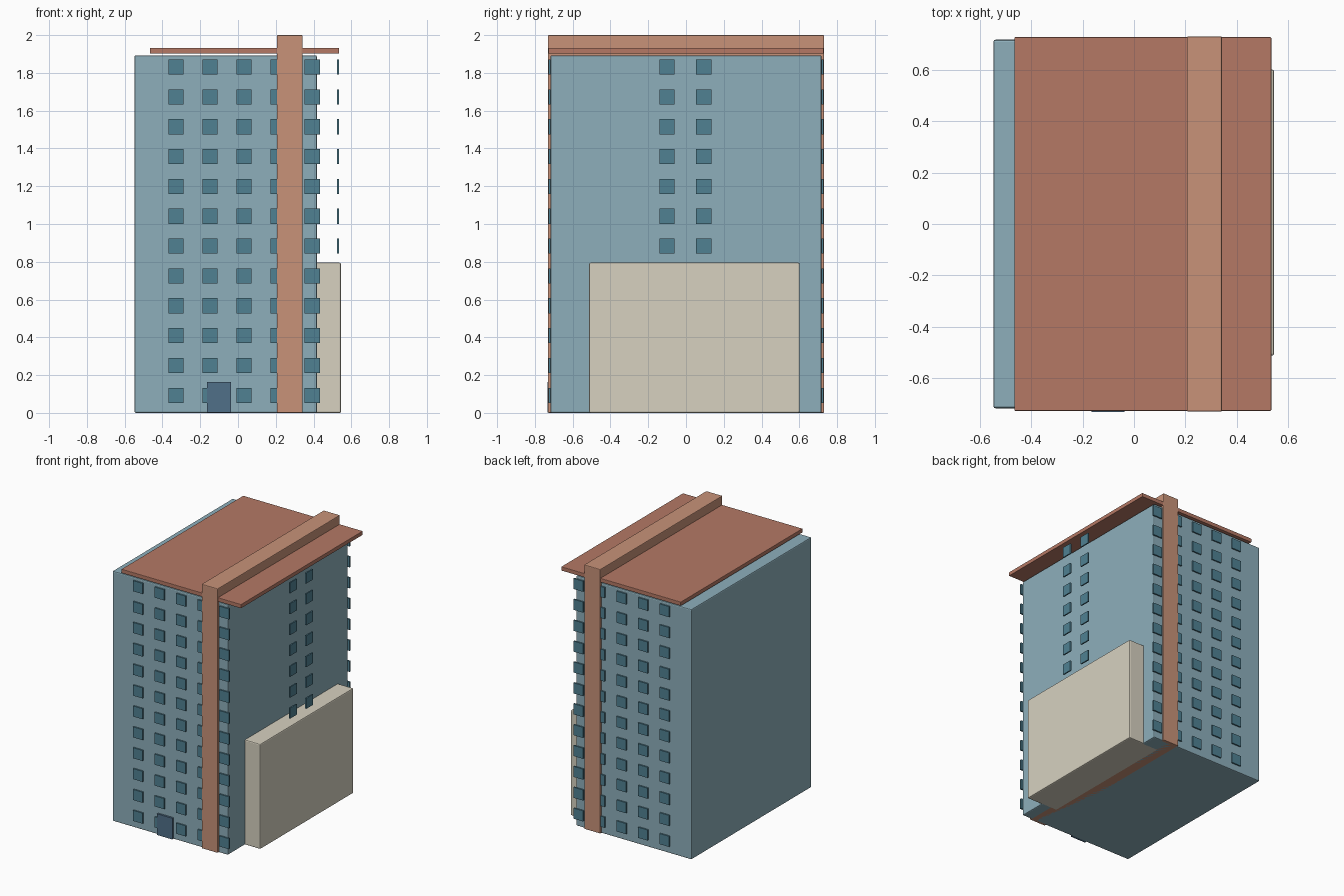
import bpy, bmesh
from mathutils import Matrix, Vector

if "Cube" in bpy.data.objects:
    bpy.data.objects.remove(bpy.data.objects["Cube"])


def material(name, rgb):
    m = bpy.data.materials.new(name)
    m.diffuse_color = (*rgb, 1)
    m.use_nodes = True
    m.node_tree.nodes["Principled BSDF"].inputs["Base Color"].default_value = m.diffuse_color
    return m


BLUE = material("pale_blue", (0.27, 0.43, 0.50))
GLASS = material("glass_blue", (0.08, 0.22, 0.29))
DOOR = material("door_blue", (0.08, 0.16, 0.25))
BRICK = material("brick_red", (0.46, 0.19, 0.13))
TAN = material("terracotta", (0.58, 0.29, 0.19))
CREAM = material("cream", (0.68, 0.64, 0.53))


def boxes(name, spans, mat, bevel=0.0):
    """One object made of boxes given as (x0, x1, y0, y1, z0, z1)."""
    bm = bmesh.new()
    for x0, x1, y0, y1, z0, z1 in spans:
        centre = Vector((x0 + x1, y0 + y1, z0 + z1)) / 2
        size = Matrix.Diagonal((x1 - x0, y1 - y0, z1 - z0, 1))
        bmesh.ops.create_cube(bm, size=1, matrix=Matrix.Translation(centre) @ size)
    me = bpy.data.meshes.new(name)
    bm.to_mesh(me)
    bm.free()
    me.materials.append(mat)
    ob = bpy.data.objects.new(name, me)
    bpy.context.collection.objects.link(ob)
    if bevel:
        mod = ob.modifiers.new("bevel", 'BEVEL')
        mod.width = bevel
        mod.segments = 2
    return ob


# Main volumes
boxes("tower_body", [(-0.548, 0.418, -0.718, 0.718, 0, 1.893)], BLUE, 0.008)
boxes("side_annex", [(0.28, 0.546, -0.513, 0.602, 0, 0.795)], CREAM, 0.008)
boxes("roof_slab", [(-0.466, 0.535, -0.728, 0.728, 1.902, 1.932)], BRICK, 0.003)
boxes("vertical_band", [(0.206, 0.342, -0.731, 0.731, 0, 2.0)], TAN, 0.005)
boxes("front_door", [(-0.165, -0.037, -0.733, -0.70, 0.003, 0.163)], DOOR)

# Window grids: twelve floors front and back, upper seven floors on the side
H = 0.04
floors = [0.093 + 0.158 * i for i in range(12)]
columns = [-0.329 + 0.1805 * i for i in range(5)]
for name, y in (("front_windows", -0.7225), ("back_windows", 0.7225)):
    boxes(name, [(x - H, x + H, y - 0.006, y + 0.006, z - H, z + H)
                 for x in columns for z in floors], GLASS)
boxes("side_windows", [(0.524, 0.534, y - H, y + H, z - H, z + H)
                       for y in (-0.1, 0.094) for z in floors[5:]], GLASS)
